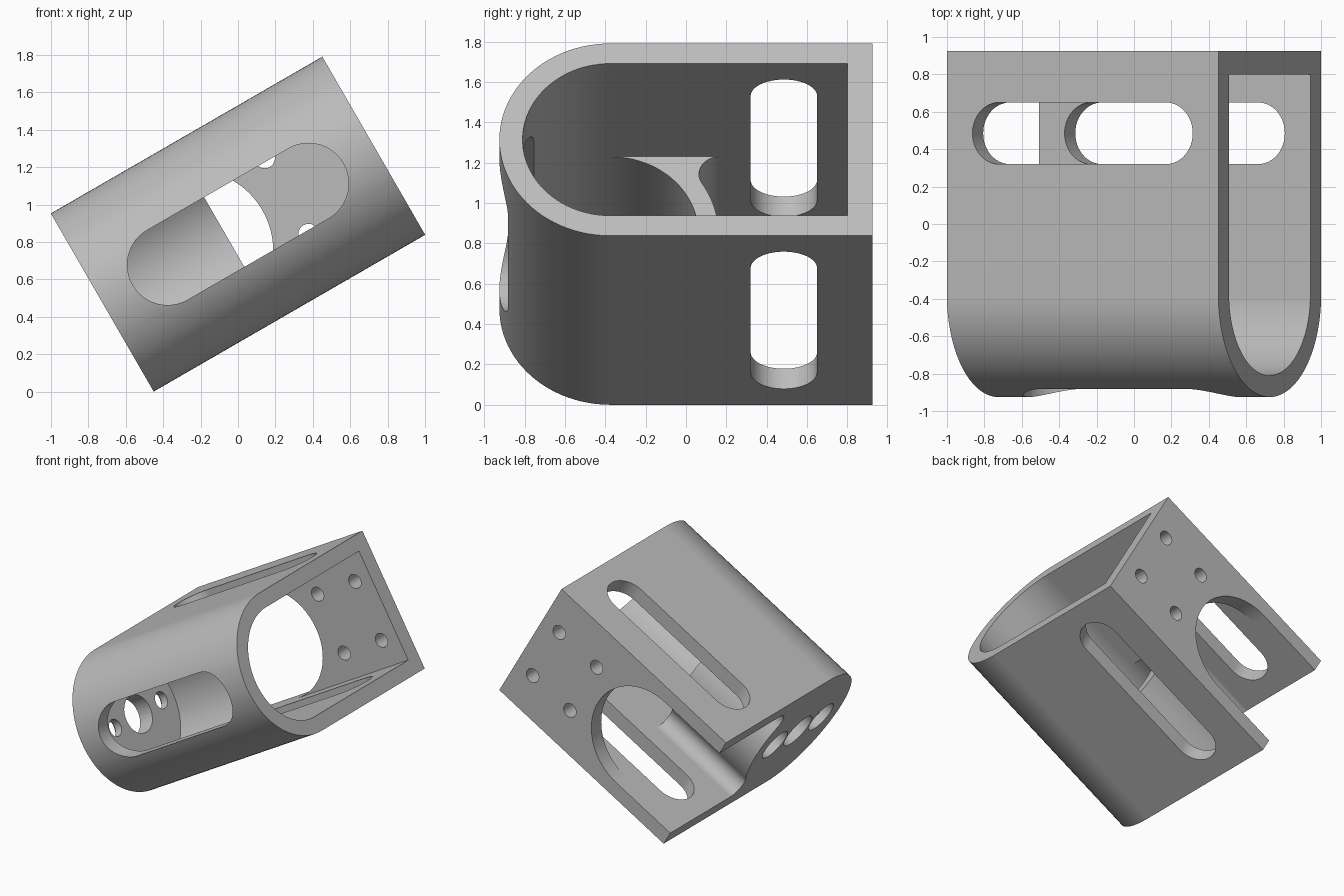
import bpy, bmesh
from math import sin, cos, pi, radians, sqrt
from mathutils import Matrix

cube = bpy.data.objects.get("Cube")
if cube:
    bpy.data.objects.remove(cube)

# Main sizes: the body runs along local x, its round side faces -y
HALF_LEN, HALF_H, DEPTH = 0.838, 0.55, 0.925
INNER, BACK_IN = 0.435, 0.80
AXIS_Y = HALF_H - DEPTH          # centre line of the round side
ARCH, FILLET = 0.535, 0.10       # back of the cradle and its blend radius
CRADLE_END, WALL_IN = -0.085, -0.713
TILT = radians(-30)


def arc(cx, cy, r, start, end, n=48):
    """Points on an arc, angles in degrees."""
    steps = [radians(start + (end - start) * i / n) for i in range(n + 1)]
    return [(cx + r * cos(a), cy + r * sin(a)) for a in steps]


def prism(name, outline, lo, hi, axis):
    """Extrude a 2D outline between lo and hi along the given axis."""
    place = {"x": lambda p, d: (d, p[1], p[0]),      # outline is (z, y)
             "y": lambda p, d: (p[0], d, p[1]),      # outline is (x, z)
             "z": lambda p, d: (p[0], p[1], d)}[axis]  # outline is (x, y)
    bm = bmesh.new()
    a = [bm.verts.new(place(p, lo)) for p in outline]
    b = [bm.verts.new(place(p, hi)) for p in outline]
    bm.faces.new(a)
    bm.faces.new(b[::-1])
    for i in range(len(a)):
        j = (i + 1) % len(a)
        bm.faces.new((a[i], b[i], b[j], a[j]))
    bmesh.ops.recalc_face_normals(bm, faces=bm.faces)
    mesh = bpy.data.meshes.new(name)
    bm.to_mesh(mesh)
    bm.free()
    ob = bpy.data.objects.new(name, mesh)
    bpy.context.collection.objects.link(ob)
    return ob


def cut(target, cutter):
    """Subtract the cutter from the target and discard it."""
    cutter.hide_render = True
    mod = target.modifiers.new("cut", 'BOOLEAN')
    mod.operation, mod.solver, mod.object = 'DIFFERENCE', 'EXACT', cutter
    bpy.context.view_layer.objects.active = target
    bpy.ops.object.modifier_apply(modifier=mod.name)
    bpy.data.objects.remove(cutter)


def u_shape(r, back):
    return arc(0, AXIS_Y, r, 180, 360) + [(r, back), (-r, back)]


def slot(cx, cy, half, r):
    """Stadium outline, long in its first coordinate."""
    return arc(cx + half, cy, r, -90, 90, 24) + arc(cx - half, cy, r, 90, 270, 24)


def circle(cx, cy, r):
    return arc(cx, cy, r, 0, 360, 32)[:-1]


# Outer body
body = prism("bracket_body", u_shape(HALF_H, DEPTH), -HALF_LEN, HALF_LEN, "x")

# Cradle: an arch blended into the side walls, bored from the open side
fc = INNER - FILLET
fy = AXIS_Y + sqrt((ARCH + FILLET) ** 2 - fc ** 2)
lean = math_angle = pi / 2
from math import atan2, degrees
lean = degrees(atan2(fy - AXIS_Y, fc))
right_blend = arc(fc, fy, FILLET, 0, lean - 180, 16)
left_blend = [(-z, y) for z, y in reversed(right_blend)]
crown = arc(0, AXIS_Y, ARCH, lean, 180 - lean)[1:-1]
wide = 0.7
arch_outline = ([(wide, -2), (wide, fy)] + right_blend + crown + left_blend
                + [(-wide, fy), (-wide, -2)])
cradle = prism("cradle", arch_outline, -2, CRADLE_END, "x")
bore = arc(0, AXIS_Y, INNER, 0, 180) + [(-1, AXIS_Y), (-1, -3), (1, -3), (1, AXIS_Y)]
cut(cradle, prism("bore", bore, WALL_IN, 1, "x"))

# Inner cavity, leaving the cradle standing
cavity = prism("cavity", u_shape(INNER, BACK_IN), -1.5, 1.5, "x")
cut(cavity, cradle)
cut(body, cavity)

# Round-ended notch in the back wall, open at the low end
notch = arc(-0.285, 0, INNER, -90, 90) + [(-1.5, INNER), (-1.5, -INNER)]
cut(body, prism("back_notch", notch, 0.7, 1.2, "y"))

# Slots through the round side and both flat sides
cut(body, prism("front_slot", slot(0, 0, 0.435, 0.215), -1.5, -0.6, "y"))
cut(body, prism("side_slots", slot(0, 0.485, 0.515, 0.165), -1, 1, "z"))

# Four bolt holes in the back wall
for x in (0.30, 0.68):
    for z in (-0.235, 0.235):
        cut(body, prism("bolt_hole", circle(x, z, 0.055), 0.6, 1.2, "y"))

# Shaft hole and two counterbored screw holes in the end wall
cut(body, prism("shaft_hole", circle(0, AXIS_Y, 0.145), -1, -0.6, "x"))
for side in (-1, 1):
    y = AXIS_Y + side * 0.29
    cut(body, prism("screw_hole", circle(0, y, 0.065), -1, -0.6, "x"))
    cut(body, prism("counterbore", circle(0, y, 0.13), -1, -0.775, "x"))

# Tilt into place and stand on the ground
body.data.transform(Matrix.Rotation(TILT, 4, 'Y'))
lowest = min(v.co.z for v in body.data.vertices)
body.data.transform(Matrix.Translation((0, 0, -lowest)))

# Plain grey material
grey = bpy.data.materials.new("plain_grey")
grey.use_nodes = True
grey.diffuse_color = (0.5, 0.5, 0.5, 1)
grey.node_tree.nodes["Principled BSDF"].inputs["Base Color"].default_value = (0.5, 0.5, 0.5, 1)
body.data.materials.clear()
body.data.materials.append(grey)

# Smooth curves with crisp edges
bpy.ops.object.select_all(action='DESELECT')
body.select_set(True)
bpy.context.view_layer.objects.active = body
bpy.ops.object.shade_smooth_by_angle(angle=radians(30))
weighted = body.modifiers.new("even_shading", 'WEIGHTED_NORMAL')
weighted.keep_sharp = True
